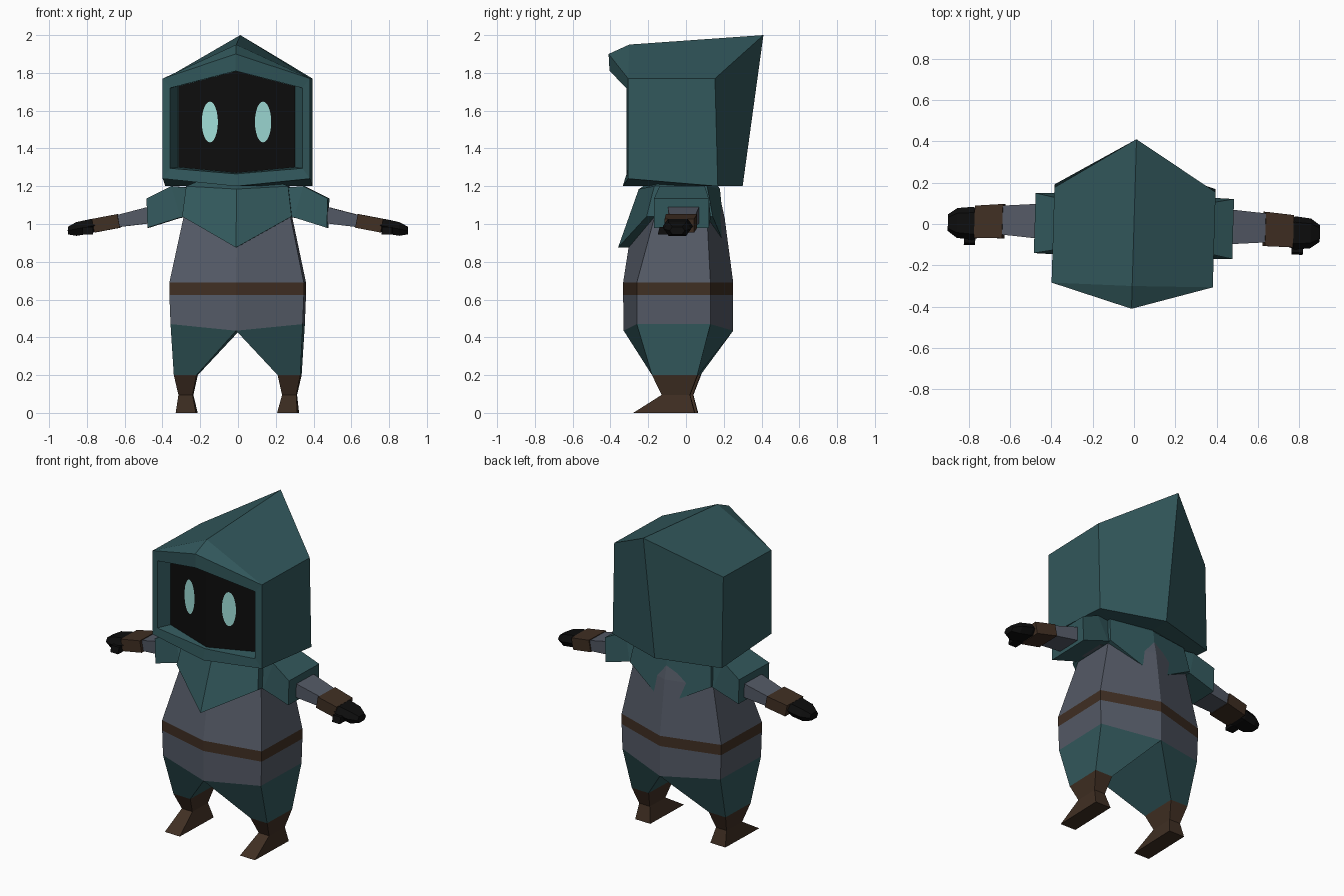
import bpy, bmesh, math
from mathutils import Matrix, Vector

if "Cube" in bpy.data.objects:
    bpy.data.objects.remove(bpy.data.objects["Cube"], do_unlink=True)

# The whole figure is turned very slightly
TURN = Matrix.Rotation(math.radians(-1.7), 4, 'Z')


def material(name, rgb):
    lin = [((c / 255 + 0.055) / 1.055) ** 2.4 if c > 10 else c / 255 / 12.92 for c in rgb]
    mat = bpy.data.materials.new(name)
    mat.use_nodes = True
    mat.diffuse_color = (*lin, 1)
    bsdf = mat.node_tree.nodes["Principled BSDF"]
    bsdf.inputs["Base Color"].default_value = (*lin, 1)
    bsdf.inputs["Roughness"].default_value = 0.9
    return mat


TEAL = material("teal cloth", (50, 88, 92))
GREY = material("grey cloth", (84, 90, 102))
BROWN = material("brown leather", (64, 47, 35))
BLACK = material("black", (13, 13, 13))
GLOW = material("pale cyan", (160, 222, 216))


def finish(name, bm, mats, rule=None):
    bmesh.ops.remove_doubles(bm, verts=bm.verts, dist=1e-4)
    bmesh.ops.recalc_face_normals(bm, faces=bm.faces)
    if rule:
        for f in bm.faces:
            f.material_index = rule(f.calc_center_median())
    bm.transform(TURN)
    me = bpy.data.meshes.new(name)
    bm.to_mesh(me)
    bm.free()
    for m in mats:
        me.materials.append(m)
    ob = bpy.data.objects.new(name, me)
    bpy.context.collection.objects.link(ob)
    return ob


def loft(name, rings, mats, rule=None):
    """Skin rings of points; six-point end caps are folded along the centre."""
    bm = bmesh.new()
    loops = [[bm.verts.new(p) for p in r] for r in rings]
    n = len(loops[0])
    for a, b in zip(loops, loops[1:]):
        for i in range(n):
            j = (i + 1) % n
            bm.faces.new((a[i], a[j], b[j], b[i]))
    for end in (loops[0], loops[-1]):
        if n == 6:
            bm.faces.new(end[:4])
            bm.faces.new((end[3], end[4], end[5], end[0]))
        else:
            bm.faces.new(end)
    return finish(name, bm, mats, rule)


def sym(c0, s0, s1, c1):
    """Six-point ring from two centre points and two mirrored side points."""
    flip = lambda p: (-p[0], p[1], p[2])
    return [c0, s0, s1, c1, flip(s1), flip(s0)]


def hexa(w, front, sf, sb, back, z_mid, z_side):
    return sym((0, front, z_mid), (w, sf, z_side), (w, sb, z_side), (0, back, z_mid))


def box_ring(x0, x1, y0, y1, z):
    return [(x0, y0, z), (x1, y0, z), (x1, y1, z), (x0, y1, z)]


# Shirt with belt band
loft("shirt", [
    hexa(.35, -.33, -.25, .14, .25, .435, .47),
    hexa(.356, -.333, -.25, .14, .25, .625, .625),
    hexa(.356, -.333, -.25, .14, .25, .69, .69),
    hexa(.285, -.28, -.16, .12, .205, 1.03, 1.03),
    hexa(.25, -.23, -.12, .1, .17, 1.19, 1.19),
], [GREY, BROWN], lambda c: int(.63 < c.z < .685))

# Cowl and neck
loft("cowl", [
    hexa(.29, -.36, -.2, .15, .21, .875, 1.04),
    hexa(.27, -.25, -.16, .12, .18, 1.185, 1.2),
    hexa(.2, -.18, -.12, .1, .15, 1.23, 1.23),
], [TEAL])

# Hood: face plane, opening, rim, brow, back
rim_low, rim_side, rim_top = (0, -.335, 1.2), (.39, -.295, 1.24), (.39, -.295, 1.77)
loft("hood", [
    sym((0, -.3, 1.27), (.31, -.23, 1.3), (.31, -.23, 1.73), (0, -.3, 1.81)),
    sym((0, -.315, 1.265), (.35, -.305, 1.295), (.35, -.305, 1.72), (0, -.405, 1.81)),
    sym(rim_low, rim_side, rim_top, (0, -.41, 1.9)),
    sym(rim_low, rim_side, rim_top, (0, -.3, 1.95)),
    sym((0, .3, 1.2), (.39, .18, 1.2), (.39, .165, 1.77), (0, .41, 2.0)),
], [TEAL])


def face_y(x):
    return -.3 + .07 / .31 * abs(x)


# Black face plate just in front of the hood's recess
bm = bmesh.new()
for s in (1, -1):
    pts = [(0, 1.271), (s * .309, 1.301), (s * .309, 1.729), (0, 1.809)]
    bm.faces.new([bm.verts.new((x, face_y(x) - .003, z)) for x, z in pts])
finish("face", bm, [BLACK])

for s, side in ((1, "left"), (-1, "right")):
    # Eye plate
    bm = bmesh.new()
    ring = []
    for i in range(24):
        t = math.tau * i / 24
        x = s * .141 + .043 * math.cos(t)
        ring.append(bm.verts.new((x, face_y(x) - .008, 1.54 + .108 * math.sin(t))))
    bm.faces.new(ring)
    finish(side + "_eye", bm, [GLOW])

    def part(name, rings, mat):
        loft(side + "_" + name, [[(s * x, y, z) for x, y, z in r] for r in rings], [mat])

    # Trouser leg and boot
    ankle = box_ring(.215, .335, -.17, .07, .2)
    part("trouser_leg", [
        [(0, -.33, .435), (.35, -.25, .47), (.35, .14, .47), (0, .25, .435)], ankle], TEAL)
    part("boot", [ankle, box_ring(.237, .312, -.12, .03, .095),
                  box_ring(.215, .322, -.27, .055, 0)], BROWN)

    # Flared shoulder cap
    part("shoulder_cap", [
        [(.22, -.13, 1.04), (.22, .12, 1.04), (.22, .1, 1.19), (.22, -.11, 1.19)],
        [(.3, -.16, 1.035), (.3, .14, 1.035), (.35, .11, 1.2), (.35, -.13, 1.2)],
        [(.475, -.155, .98), (.475, .135, .98), (.48, .135, 1.135), (.48, -.155, 1.135)],
    ], TEAL)

    # Arm pieces follow a sloping line
    def arm_ring(x, hw, hh, dy=0):
        z = 1.045 - .19 * (x - .48)
        lean = .19 * hh
        return [(x - lean, dy - hw, z - hh), (x - lean, dy + hw, z - hh),
                (x + lean, dy + hw, z + hh), (x + lean, dy - hw, z + hh)]

    def glove_ring(x, hw, hh):
        z = 1.045 - .19 * (x - .48)
        return [(x, -.02 + hw * a, z + hh * b) for a, b in
                ((-1, 0), (-.65, -1), (.65, -1), (1, 0), (.65, 1), (-.65, 1))]

    part("forearm", [arm_ring(.3, .085, .045), arm_ring(.48, .082, .042),
                     arm_ring(.66, .068, .03)], GREY)
    part("cuff", [arm_ring(.63, .083, .036, -.005), arm_ring(.765, .078, .036, -.012)], BROWN)
    part("glove", [glove_ring(.74, .065, .03), glove_ring(.78, .08, .038),
                   glove_ring(.855, .072, .036), glove_ring(.9, .04, .02)], BLACK)
    part("thumb", [box_ring(.765, .82, -.125, -.06, .945),
                   box_ring(.765, .82, -.115, -.06, .985)], BLACK)
